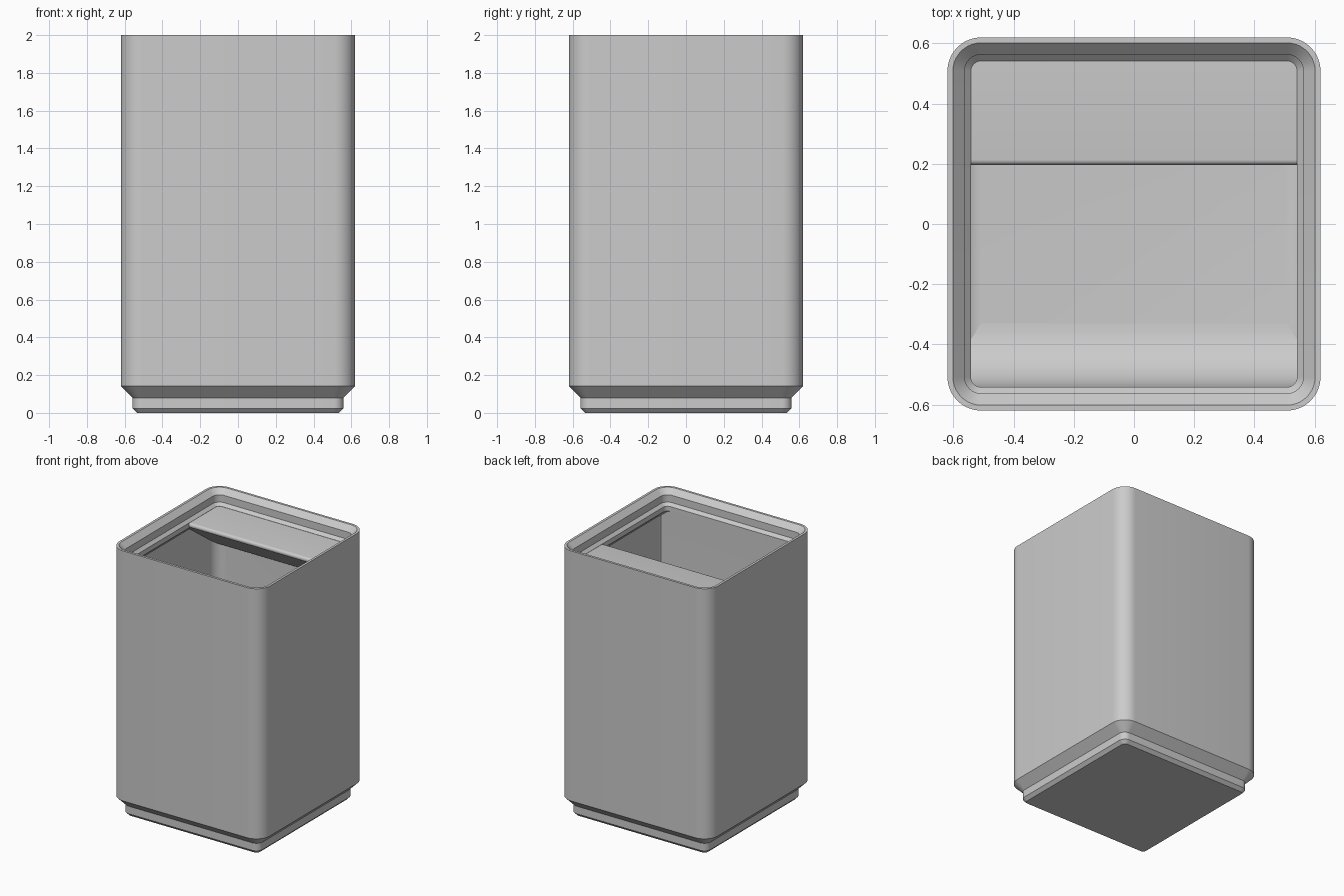
import bpy, bmesh, math

if "Cube" in bpy.data.objects:
    bpy.data.objects.remove(bpy.data.objects["Cube"])

grey = bpy.data.materials.new("light_grey")
grey.diffuse_color = (0.6, 0.6, 0.6, 1)
grey.use_nodes = True
grey.node_tree.nodes["Principled BSDF"].inputs["Base Color"].default_value = grey.diffuse_color

HALF, RADIUS, SEG = 0.62, 0.112, 10   # outer half width, corner radius, corner steps
FLOOR = 0.21


def finish(name, bm):
    bmesh.ops.remove_doubles(bm, verts=bm.verts, dist=1e-5)
    bmesh.ops.recalc_face_normals(bm, faces=bm.faces)
    me = bpy.data.meshes.new(name)
    bm.to_mesh(me)
    bm.free()
    me.materials.append(grey)
    ob = bpy.data.objects.new(name, me)
    bpy.context.collection.objects.link(ob)
    bpy.ops.object.select_all(action='DESELECT')
    ob.select_set(True)
    bpy.context.view_layer.objects.active = ob
    bpy.ops.object.shade_smooth_by_angle(angle=math.radians(25))
    return ob


def rounded_ring(bm, inset, z):
    """Rounded square, inset from the outer wall."""
    r = max(RADIUS - inset, 0.001)
    c = HALF - inset - r
    ring = []
    for k, (sx, sy) in enumerate([(1, 1), (-1, 1), (-1, -1), (1, -1)]):
        for i in range(SEG + 1):
            a = math.pi / 2 * (k + i / SEG)
            ring.append(bm.verts.new((sx * c + r * math.cos(a), sy * c + r * math.sin(a), z)))
    return ring


def extrude_x(name, profile, half):
    """Solid with a (y, z) profile running across the bin."""
    bm = bmesh.new()
    ends = [[bm.verts.new((x, y, z)) for y, z in profile] for x in (-half, half)]
    for e in ends:
        bm.faces.new(e)
    n = len(profile)
    for i in range(n):
        j = (i + 1) % n
        bm.faces.new((ends[0][i], ends[0][j], ends[1][j], ends[1][i]))
    return finish(name, bm)


# Bin body: stepped foot, outer wall, stacking lip, inner wall, rounded floor edge
section = [(0.085, 0), (0.062, 0.024), (0.062, 0.08), (0, 0.142), (0, 2),
           (0.018, 2), (0.057, 1.961), (0.057, 1.907), (0.078, 1.886),
           (0.078, 1.85), (0.028, 1.80)]
FILLET = 0.084
for i in range(9):
    a = math.pi / 2 * i / 8
    section.append((0.028 + FILLET * (1 - math.cos(a)), FLOOR + FILLET * (1 - math.sin(a))))

bm = bmesh.new()
rings = [rounded_ring(bm, d, z) for d, z in section]
for lo, hi in zip(rings, rings[1:]):
    n = len(lo)
    for i in range(n):
        j = (i + 1) % n
        bm.faces.new((lo[i], lo[j], hi[j], hi[i]))
bm.faces.new(rings[0])
bm.faces.new(rings[-1])
finish("bin_body", bm)

# Finger scoop: thick front wall curving down into the floor
R = 0.212
scoop = [(-0.57, FLOOR - 0.01), (-0.542 + R, FLOOR - 0.01)]
for i in range(13):
    a = math.pi / 2 * i / 12
    scoop.append((-0.542 + R - R * math.sin(a), FLOOR + R - R * math.cos(a)))
scoop += [(-0.542, 1.85), (-0.57, 1.85)]
extrude_x("front_scoop", scoop, 0.598)

# Label shelf: flat top, rounded tip, underside sloping back to the wall
slope, tip, top, back = math.radians(36), 0.018, 1.885, 0.57
shelf = [(back, top)]
for i in range(9):
    a = math.pi / 2 + (math.pi - slope) * i / 8
    shelf.append((0.214 + tip * math.cos(a), top - tip + tip * math.sin(a)))
y, z = shelf[-1]
shelf.append((back, z - (back - y) * math.tan(slope)))
extrude_x("label_shelf", shelf, 0.598)
